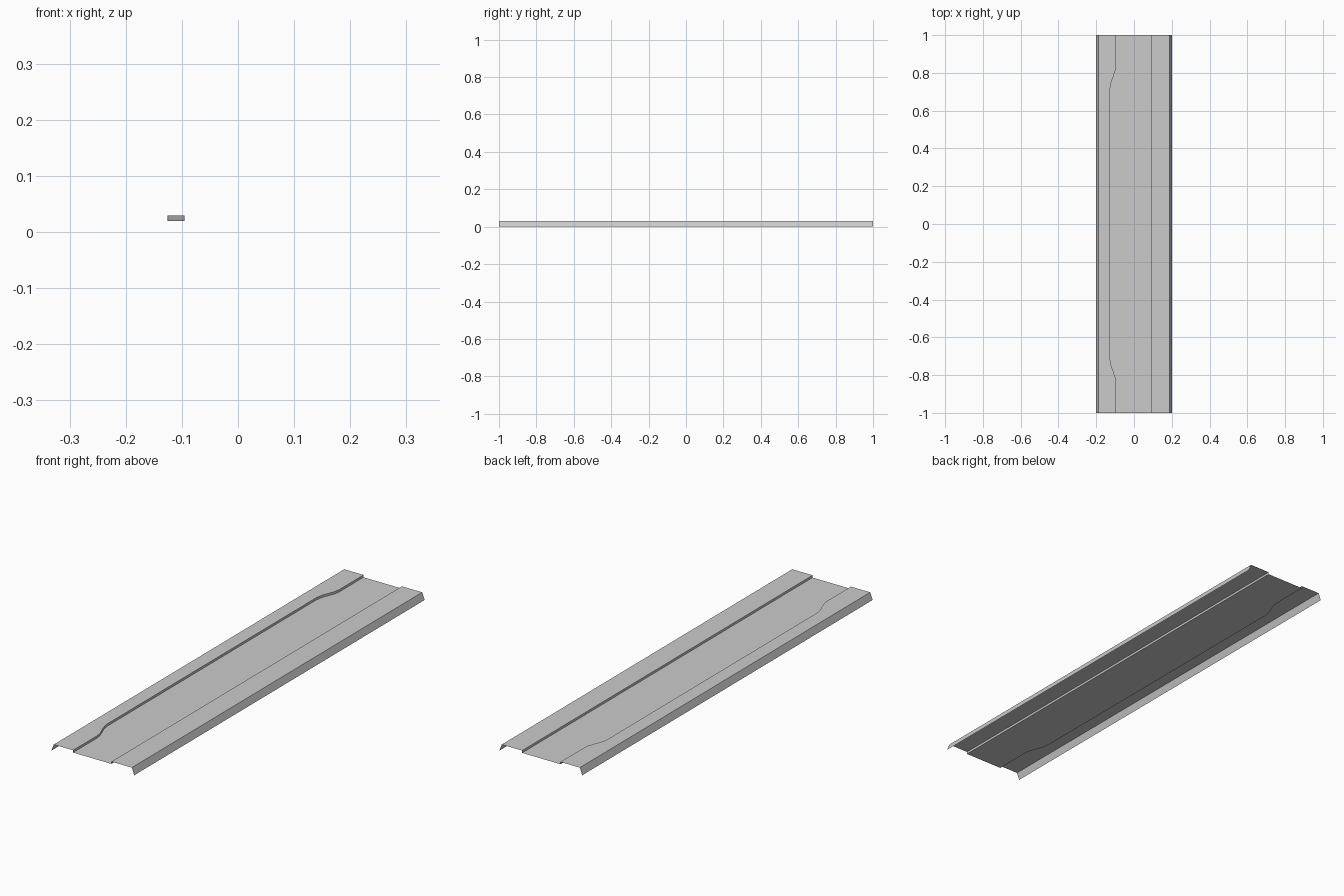
import bpy
import bmesh

if "Cube" in bpy.data.objects:
    bpy.data.objects.remove(bpy.data.objects["Cube"])

HALF_LENGTH = 1.0
TOP, FLOOR = 0.03, 0.02
JOG_OUTER, JOG_INNER = 0.835, 0.72
SEGMENTS = 5


def left_step_x(y):
    """Left step position: eases outwards between the ends and the middle."""
    t = (JOG_OUTER - abs(y)) / (JOG_OUTER - JOG_INNER)
    t = max(0.0, min(1.0, t))
    return -0.095 - 0.031 * t * t * (3 - 2 * t)


def section(y):
    """Cross-section: flange, raised strip, recessed floor, strip, flange."""
    step = left_step_x(y)
    return [(-0.2, 0), (-0.188, TOP), (step, TOP), (step, FLOOR),
            (0.09, FLOOR), (0.09, TOP), (0.188, TOP), (0.2, 0)]


# Stations along the length, mirrored front to back
jog = [JOG_INNER + (JOG_OUTER - JOG_INNER) * i / SEGMENTS
       for i in range(SEGMENTS + 1)]
half = jog + [HALF_LENGTH]
stations = [-y for y in reversed(half)] + half

# Pressed sheet panel: sections joined along y, open underneath
bm = bmesh.new()
rows = [[bm.verts.new((x, y, z)) for x, z in section(y)] for y in stations]
for a, b in zip(rows, rows[1:]):
    for i in range(len(a) - 1):
        bm.faces.new((a[i], a[i + 1], b[i + 1], b[i]))
bm.normal_update()

mesh = bpy.data.meshes.new("sheet_panel")
bm.to_mesh(mesh)
bm.free()
panel = bpy.data.objects.new("sheet_panel", mesh)
bpy.context.collection.objects.link(panel)
